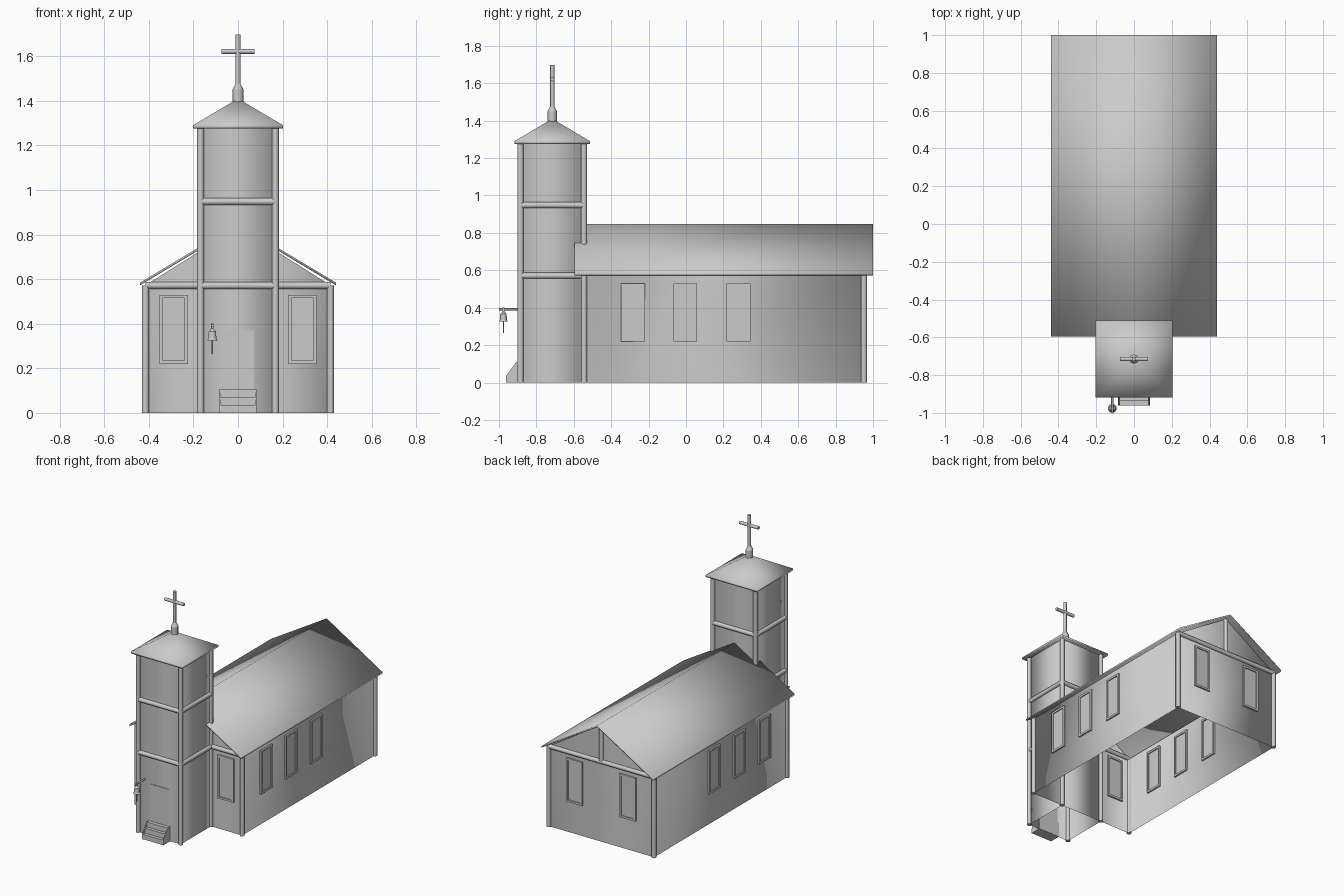
import bpy, bmesh
from math import pi
from mathutils import Vector

cube = bpy.data.objects.get("Cube")
if cube:
    bpy.data.objects.remove(cube, do_unlink=True)

stone = bpy.data.materials.new("pale grey")
stone.use_nodes = True
COLOUR = (0.6, 0.6, 0.6, 1)
stone.diffuse_color = COLOUR
stone.node_tree.nodes["Principled BSDF"].inputs["Base Color"].default_value = COLOUR

# Main dimensions
NX, NY0, NY1 = 0.415, -0.545, 0.952      # nave walls
TX, TY0, TY1 = 0.168, -0.885, -0.545     # tower walls
TC = (TY0 + TY1) / 2
EAVE, RIDGE, TOP = 0.572, 0.848, 1.28
ROOF_X = 0.44
SLOPE = (RIDGE - EAVE) / ROOF_X


def roof_z(x):
    return RIDGE - 0.015 - SLOPE * abs(x)


def finish(name, bm, soft=False):
    """Turn a bmesh into an object; soft shades right across the corners."""
    bmesh.ops.remove_doubles(bm, verts=bm.verts, dist=0.0001)
    bmesh.ops.recalc_face_normals(bm, faces=bm.faces)
    mesh = bpy.data.meshes.new(name)
    bm.to_mesh(mesh)
    bm.free()
    mesh.materials.append(stone)
    obj = bpy.data.objects.new(name, mesh)
    bpy.context.collection.objects.link(obj)
    bpy.ops.object.select_all(action='DESELECT')
    obj.select_set(True)
    bpy.context.view_layer.objects.active = obj
    if soft:
        bpy.ops.object.shade_smooth()
    else:
        bpy.ops.object.shade_smooth_by_angle(angle=pi / 3.5)
    return obj


def face(bm, points):
    bm.faces.new([bm.verts.new(p) for p in points])


def add_box(bm, lo, hi):
    verts = bmesh.ops.create_cube(bm, size=1)["verts"]
    for v in verts:
        v.co = [lo[i] + (v.co[i] + 0.5) * (hi[i] - lo[i]) for i in range(3)]


def add_rod(bm, a, b, r=0.016, r2=None, sides=8):
    a, b = Vector(a), Vector(b)
    verts = bmesh.ops.create_cone(bm, cap_ends=True, segments=sides, radius1=r,
                                  radius2=r if r2 is None else r2,
                                  depth=(b - a).length)["verts"]
    turn = (b - a).to_track_quat('Z', 'Y')
    for v in verts:
        v.co = turn @ v.co + (a + b) / 2


def rods(name, lines, r=0.016):
    bm = bmesh.new()
    for a, b in lines:
        add_rod(bm, a, b, r)
    return finish(name, bm)


def extrude_profile(name, points, axis, lo, hi, soft=False):
    """Closed solid from a 2D profile, pushed along x or y."""
    bm = bmesh.new()
    place = (lambda d, p: (d, *p)) if axis == 'x' else (lambda d, p: (p[0], d, p[1]))
    face(bm, [place(lo, p) for p in points])
    new = bmesh.ops.extrude_face_region(bm, geom=bm.faces[:])["geom"]
    for v in new:
        if isinstance(v, bmesh.types.BMVert):
            v.co["xyz".index(axis)] = hi
    return finish(name, bm, soft)


# Nave walls: open shell with gables, left open where the tower joins
bm = bmesh.new()
for s in (-1, 1):
    x, t = s * NX, s * TX
    face(bm, [(x, NY0, 0), (x, NY1, 0), (x, NY1, roof_z(x)), (x, NY0, roof_z(x))])
    face(bm, [(x, NY0, 0), (t, NY0, 0), (t, NY0, roof_z(t)), (x, NY0, roof_z(x))])
face(bm, [(-NX, NY1, 0), (NX, NY1, 0), (NX, NY1, roof_z(NX)),
          (0, NY1, roof_z(0)), (-NX, NY1, roof_z(NX))])
finish("nave_walls", bm, soft=True)

# Nave roof
extrude_profile("nave_roof",
                [(-ROOF_X, EAVE), (0, RIDGE - 0.012), (ROOF_X, EAVE),
                 (ROOF_X, EAVE + 0.012), (0, RIDGE), (-ROOF_X, EAVE + 0.012)],
                'y', -0.595, 1.0, soft=True)

# Nave timber frame
rods("nave_posts", [((x, y, 0), (x, y, roof_z(x))) for x in (-NX, NX) for y in (NY0, NY1)])
rods("nave_beams", [((-NX, NY1, EAVE), (NX, NY1, EAVE))]
     + [((s * NX, NY0, EAVE), (s * TX, NY0, EAVE)) for s in (-1, 1)])
rods("gable_post", [((0, NY1, EAVE), (0, NY1, RIDGE - 0.02))])

# Tower walls: open shell
bm = bmesh.new()
corners = [(-TX, TY0), (TX, TY0), (TX, TY1), (-TX, TY1)]
for i, a in enumerate(corners):
    b = corners[(i + 1) % 4]
    face(bm, [(*a, 0), (*b, 0), (*b, TOP), (*a, TOP)])
finish("tower_walls", bm, soft=True)

# Tower timber frame
rods("tower_posts", [((x, y, 0), (x, y, TOP)) for x, y in corners])
rods("tower_bands", [((*corners[i], z), (*corners[(i + 1) % 4], z))
                     for z in (0.571, 0.948) for i in range(4)])

# Tower roof: thin pyramid shell
bm = bmesh.new()
eaves = [(sx * 0.203, TC + sy * 0.203) for sx, sy in ((-1, -1), (1, -1), (1, 1), (-1, 1))]
for i, a in enumerate(eaves):
    b = eaves[(i + 1) % 4]
    face(bm, [(*a, TOP + 0.01), (*b, TOP + 0.01), (0, TC, 1.41)])
    face(bm, [(*a, TOP - 0.004), (0, TC, 1.395), (*b, TOP - 0.004)])
    face(bm, [(*a, TOP - 0.004), (*b, TOP - 0.004), (*b, TOP + 0.01), (*a, TOP + 0.01)])
finish("tower_roof", bm, soft=True)

# Finial and cross
bm = bmesh.new()
add_rod(bm, (0, TC, 1.39), (0, TC, 1.45), 0.025)
add_rod(bm, (0, TC, 1.45), (0, TC, 1.475), 0.025, 0.012)
finish("finial", bm)
rods("cross", [((0, TC, 1.46), (0, TC, 1.697)),
               ((-0.075, TC, 1.622), (0.075, TC, 1.622))], 0.0115)


def window(name, centre, along, wall):
    """Frame and pane set through a wall; along is the wall's own axis."""
    frame, pane = bmesh.new(), bmesh.new()
    half, z0, z1, w, d = 0.064, 0.22, 0.53, 0.014, 0.011

    def block(bm, u0, u1, a, b, depth):
        lo, hi = [centre + u0, wall - depth, a], [centre + u1, wall + depth, b]
        if along == 'y':
            lo[0], lo[1], hi[0], hi[1] = lo[1], lo[0], hi[1], hi[0]
        add_box(bm, lo, hi)

    for a, b in ((z0, z0 + w), (z1 - w, z1)):
        block(frame, -half, half, a, b, d)
    for a in (-half, half - w):
        block(frame, a, a + w, z0 + w, z1 - w, d)
    block(pane, -half + w, half - w, z0 + w, z1 - w, 0.004)
    finish(name + "_frame", frame)
    finish(name + "_pane", pane)


for side, s in (("left", 1), ("right", -1)):
    window("front_window_" + side, s * 0.289, 'x', NY0)
    window("back_window_" + side, s * 0.21, 'x', NY1)
    for i, y in enumerate((-0.284, -0.004, 0.281)):
        window(f"{side}_window_{i + 1}", y, 'y', s * NX)

# Door and entrance steps
bm = bmesh.new()
add_box(bm, (-0.072, TY0 - 0.004, 0.03), (0.072, TY0 + 0.004, 0.369))
finish("door", bm)
extrude_profile("steps", [(-0.88, 0), (-0.96, 0), (-0.96, 0.035), (-0.937, 0.035),
                          (-0.937, 0.07), (-0.914, 0.07), (-0.914, 0.105), (-0.88, 0.105)],
                'x', -0.08, 0.08)
for side, s in (("left", 1), ("right", -1)):
    extrude_profile("step_cheek_" + side, [(-0.88, 0), (-0.962, 0), (-0.962, 0.036),
                                           (-0.91, 0.106), (-0.88, 0.106)],
                    'x', s * 0.078, s * 0.084)

# Bell on its bracket
BX, BY = -0.115, -0.976
rods("bell_bracket", [((BX, TY0, 0.392), (BX, -1.0, 0.392)),
                      ((BX, BY, 0.37), (BX, BY, 0.4))], 0.006)
bm = bmesh.new()
add_rod(bm, (BX, BY, 0.325), (BX, BY, 0.334), 0.024, 0.019, 10)
add_rod(bm, (BX, BY, 0.334), (BX, BY, 0.365), 0.019, 0.017, 10)
add_rod(bm, (BX, BY, 0.365), (BX, BY, 0.378), 0.017, 0.006, 10)
finish("bell", bm)
rods("bell_rope", [((BX, BY, 0.265), (BX, BY, 0.33))], 0.003)
